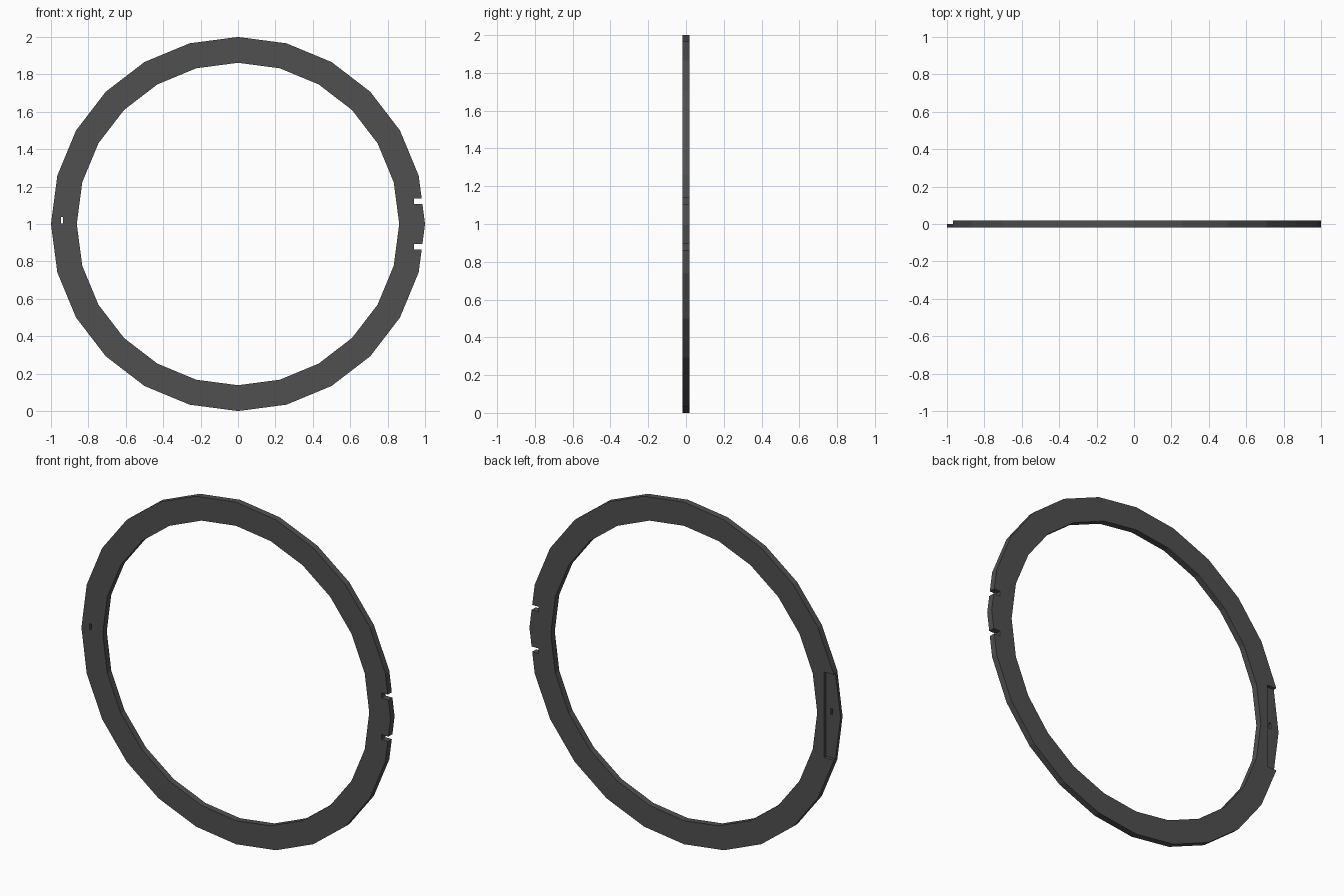
import bpy, bmesh
from math import sin, cos, tau

if "Cube" in bpy.data.objects:
    bpy.data.objects.remove(bpy.data.objects["Cube"])

SIDES, R_OUT, R_IN, HALF = 24, 1.0, 0.862, 0.0185


def box_cutter(name, x, y, z):
    """Box spanning the given (min, max) ranges, hidden from render."""
    bpy.ops.mesh.primitive_cube_add(size=1, location=[(a + b) / 2 for a, b in (x, y, z)])
    ob = bpy.context.object
    ob.name = name
    ob.scale = [b - a for a, b in (x, y, z)]
    bpy.ops.object.transform_apply(location=False, rotation=False, scale=True)
    ob.hide_render = True
    return ob


# Flat 24-sided ring standing upright
bm = bmesh.new()
profile = [(R_OUT, -HALF), (R_OUT, HALF), (R_IN, HALF), (R_IN, -HALF)]
loops = []
for i in range(SIDES):
    a = tau * i / SIDES
    loops.append([bm.verts.new((r * cos(a), y, 1 + r * sin(a))) for r, y in profile])
for i in range(SIDES):
    p, q = loops[i], loops[(i + 1) % SIDES]
    for k in range(4):
        n = (k + 1) % 4
        bm.faces.new((p[k], p[n], q[n], q[k]))
bmesh.ops.recalc_face_normals(bm, faces=bm.faces)
mesh = bpy.data.meshes.new("ring")
bm.to_mesh(mesh)
bm.free()
ring = bpy.data.objects.new("ring", mesh)
bpy.context.collection.objects.link(ring)

# Dark grey finish
mat = bpy.data.materials.new("dark_grey")
mat.diffuse_color = (0.08, 0.08, 0.08, 1)
mat.use_nodes = True
mat.node_tree.nodes["Principled BSDF"].inputs["Base Color"].default_value = mat.diffuse_color
mesh.materials.append(mat)

# Half-depth back recess, through slot, and two edge notches
cutters = [
    box_cutter("recess_cutter", (-1.1, -0.907), (0, 0.1), (0.75, 1.25)),
    box_cutter("slot_cutter", (-0.947, -0.935), (-0.1, 0.1), (1.002, 1.037)),
]
for side in (-1, 1):
    z = 1 + side * 0.122
    cutters.append(box_cutter("notch_cutter", (0.941, 1.1), (-0.1, 0.1), (z - 0.015, z + 0.015)))

for c in cutters:
    mod = ring.modifiers.new(c.name, 'BOOLEAN')
    mod.operation = 'DIFFERENCE'
    mod.solver = 'EXACT'
    mod.object = c

# Bake the cuts and remove the cutters
bpy.context.view_layer.objects.active = ring
for mod in list(ring.modifiers):
    bpy.ops.object.modifier_apply(modifier=mod.name)
for c in cutters:
    bpy.data.objects.remove(c)
